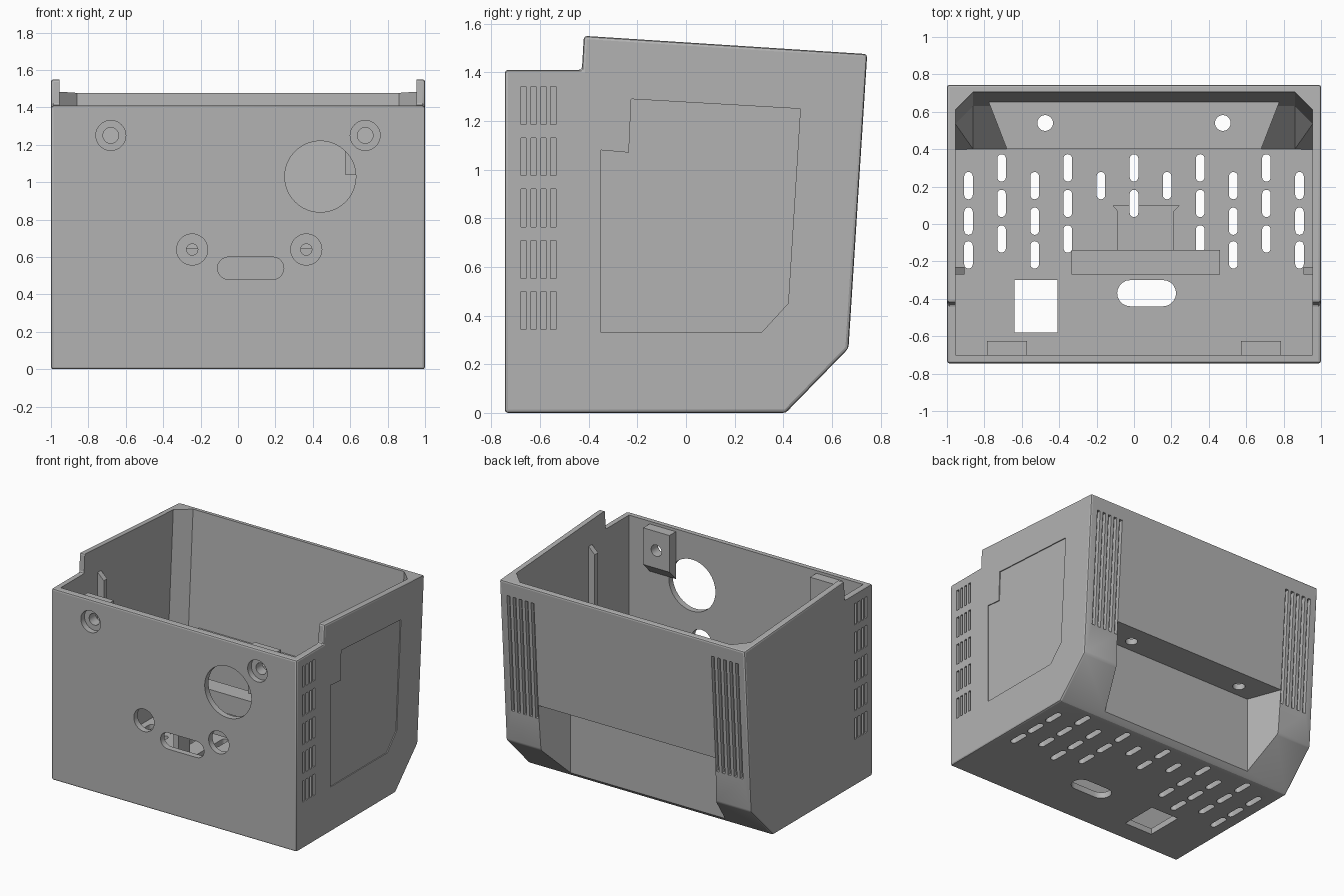
import bpy, bmesh, math

if "Cube" in bpy.data.objects:
    bpy.data.objects.remove(bpy.data.objects["Cube"])

grey = bpy.data.materials.new("light_grey")
grey.diffuse_color = (0.45, 0.45, 0.45, 1)
grey.use_nodes = True
grey.node_tree.nodes["Principled BSDF"].inputs["Base Color"].default_value = grey.diffuse_color


def loft(bm, loops):
    """Skin closed loops of equal length and cap both ends."""
    rings = [[bm.verts.new(p) for p in loop] for loop in loops]
    n = len(rings[0])
    faces = [bm.faces.new(rings[0]), bm.faces.new(rings[-1])]
    for a, b in zip(rings, rings[1:]):
        faces += [bm.faces.new((a[i], a[(i + 1) % n], b[(i + 1) % n], b[i])) for i in range(n)]
    bmesh.ops.recalc_face_normals(bm, faces=faces)


def prism(bm, pts, axis, a, b):
    """Extrude a 2D outline along an axis from a to b."""
    place = {'x': lambda u, v, t: (t, u, v),
             'y': lambda u, v, t: (u, t, v),
             'z': lambda u, v, t: (u, v, t)}[axis]
    loft(bm, [[place(u, v, t) for u, v in pts] for t in (a, b)])


def rect(u0, u1, v0, v1):
    return [(u0, v0), (u1, v0), (u1, v1), (u0, v1)]


def circle(u, v, r, n=48):
    return [(u + r * math.cos(2 * math.pi * i / n), v + r * math.sin(2 * math.pi * i / n)) for i in range(n)]


def capsule(u0, u1, v0, v1, n=10):
    """Slot outline with round ends along its longer side."""
    r = min(u1 - u0, v1 - v0) / 2
    wide = u1 - u0 > v1 - v0
    pts = []
    for k in range(2 * n + 2):
        end = k > n
        ang = math.pi * (k - end) / n - (math.pi / 2 if wide else 0)
        if wide:
            cu, cv = (u0 + r if end else u1 - r), (v0 + v1) / 2
        else:
            cu, cv = (u0 + u1) / 2, (v0 + r if end else v1 - r)
        pts.append((cu + r * math.cos(ang), cv + r * math.sin(ang)))
    return pts


def make(name, bm):
    me = bpy.data.meshes.new(name)
    bm.to_mesh(me)
    bm.free()
    ob = bpy.data.objects.new(name, me)
    bpy.context.collection.objects.link(ob)
    me.materials.append(grey)
    return ob


def cut(target, cutter, keep=False):
    mod = target.modifiers.new("cut", 'BOOLEAN')
    mod.operation, mod.solver, mod.object = 'DIFFERENCE', 'EXACT', cutter
    bpy.context.view_layer.objects.active = target
    bpy.ops.object.modifier_apply(modifier=mod.name)
    cutter.hide_render = True
    if not keep:
        bpy.data.objects.remove(cutter)


# Outer case: side profile with softened edges
bm = bmesh.new()
prism(bm, [(-.745, 0), (.41, 0), (.668, .265), (.745, 1.475), (-.42, 1.55),
           (-.428, 1.41), (-.745, 1.41)], 'x', -1, 1)
bmesh.ops.bevel(bm, geom=bm.edges[:], offset=.013, segments=2, profile=.5, affect='EDGES')
case = make("case_shell", bm)

# Inner cavity with chamfered back corners, leaving room for the handle ledge
bm = bmesh.new()
loops = []
for z, yb, c in ((.045, .40, .001), (.28, .63, .095), (1.7, .719, .095)):
    loops.append([(-.955, -.70, z), (.955, -.70, z), (.955, yb - c, z),
                  (.86, yb, z), (-.86, yb, z), (-.955, yb - c, z)])
loft(bm, loops)
bmesh.ops.triangulate(bm, faces=bm.faces[:])
cavity = make("cavity_cutter", bm)
bm = bmesh.new()
prism(bm, [(-.68, .401), (.68, .401), (.78, .66), (.78, .9), (-.78, .9), (-.78, .66)], 'z', -.1, .645)
cut(cavity, make("ledge_cutter", bm))
cut(case, cavity)

# Handle recess in the lower back
bm = bmesh.new()
prism(bm, [(-.63, .445), (.63, .445), (.84, 1), (-.84, 1)], 'z', -.1, .6)
cut(case, make("recess_cutter", bm))

# Floor vents
bm = bmesh.new()
for i in range(-5, 6):
    x = i * .177
    rows = (.205, .015, -.165) if i % 2 else (.30, .11, -.08)
    rows = {0: rows[:2], 1: rows[:1]}.get(abs(i), rows)
    for y in rows:
        prism(bm, capsule(x - .023, x + .023, y - .073, y + .073), 'z', -.1, .2)
floor_vents = make("floor_vent_cutter", bm)
cut(case, floor_vents, keep=True)

# Openings in the floor, ledge and front, plus grooves on sides and back
bm = bmesh.new()
prism(bm, capsule(-.09, .225, -.44, -.30), 'z', -.1, .2)
prism(bm, rect(-.64, -.41, -.58, -.30), 'z', -.1, .2)
prism(bm, circle(.44, 1.03, .19, 64), 'y', -.9, -.6)
prism(bm, capsule(-.11, .245, .48, .60), 'y', -.9, -.6)
for x in (-.245, .365):
    prism(bm, circle(x, .64, .083), 'y', -.9, -.6)
for s in (-1, 1):
    prism(bm, circle(s * .68, 1.25, .08), 'y', -.9, -.6)
    prism(bm, circle(s * .475, .54, .042), 'z', .5, .8)
    for col in range(4):
        y = -.668 + col * .041
        for row in range(5):
            z = .42 + row * .211
            prism(bm, rect(y - .011, y + .011, z - .078, z + .078), 'x', s * .972, s * 1.1)
    for col in range(5):
        x = s * (.735 + col * .049)
        lean = .0636  # back wall leans outward with height
        y0, y1 = .683 - .027, .683 + .82 * lean - .027 + .002
        prism(bm, [(y0, .5), (y0 + .2, .5), (y1 + .2, 1.37), (y1, 1.37)], 'x', x - .012, x + .012)
# Shallow panel on the right side
prism(bm, [(-.35, .33), (.31, .33), (.42, .45), (.47, 1.25), (-.225, 1.29),
           (-.235, 1.07), (-.35, 1.08)], 'x', .993, 1.1)
cut(case, make("opening_cutter", bm))

# Screw bosses behind the front wall and ribs on the side walls
parts = [case]
for s, side in ((-1, "left"), (1, "right")):
    bm = bmesh.new()
    prism(bm, [(-.702, 1.04), (-.625, 1.12), (-.625, 1.39), (-.702, 1.39)], 'x', s * .68 - .107, s * .68 + .107)
    boss = make("screw_boss_" + side, bm)
    bm = bmesh.new()
    prism(bm, circle(s * .68, 1.25, .042), 'y', -.8, -.5)
    cut(boss, make("screw_cutter", bm))
    bm = bmesh.new()
    prism(bm, [(s * .905, .04), (s * .957, .04), (s * .957, 1.36), (s * .905, 1.31)], 'y', -.27, -.23)
    parts += [boss, make("side_rib_" + side, bm)]

# Connector bridge standing on the floor, with screw holes and a slot
bm = bmesh.new()
prism(bm, [(-.335, .04), (-.295, .04), (-.295, .42), (.42, .42), (.42, .04), (.46, .04),
           (.46, .74), (-.335, .74)], 'y', -.27, -.14)
bridge = make("connector_bridge", bm)
bm = bmesh.new()
for x in (-.245, .365):
    prism(bm, circle(x, .64, .03, 32), 'y', -.4, 0)
prism(bm, capsule(-.11, .245, .48, .60), 'y', -.4, 0)
cut(bridge, make("bridge_cutter", bm))

# Low flared tray behind the bridge
bm = bmesh.new()
prism(bm, [(-.09, -.14), (.215, -.14), (.215, .07), (.245, .10), (-.115, .10), (-.09, .07)], 'z', .04, .08)
tray = make("connector_tray", bm)
cut(tray, floor_vents)
parts += [bridge, tray]

# Smooth the round walls, keep the edges crisp
for ob in parts:
    bpy.ops.object.select_all(action='DESELECT')
    ob.select_set(True)
    bpy.context.view_layer.objects.active = ob
    bpy.ops.object.shade_smooth_by_angle(angle=math.radians(20))
